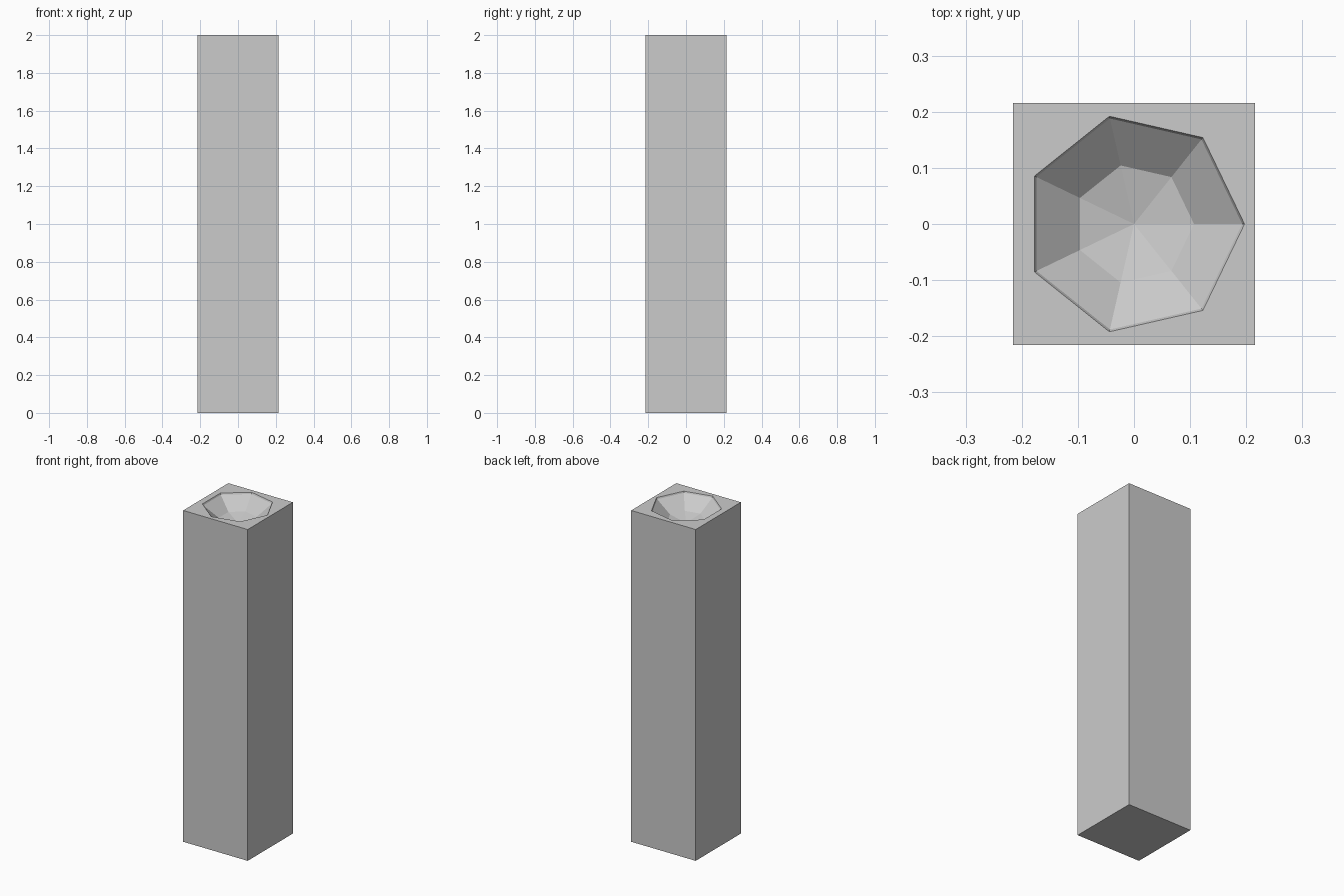
import bpy, bmesh, math

if "Cube" in bpy.data.objects:
    bpy.data.objects.remove(bpy.data.objects["Cube"])

HALF, HEIGHT = 0.2155, 2.0
SIDES = 7
SPHERE_R = 0.2466      # low-poly sphere whose underside forms the bowl
RIM_R = 0.197

bm = bmesh.new()


def ring(radius, z, count=SIDES, phase=0.0):
    return [bm.verts.new((radius * math.cos(phase + math.tau * i / count),
                          radius * math.sin(phase + math.tau * i / count), z))
            for i in range(count)]


def bridge(a, b):
    n = len(a)
    for i in range(n):
        j = (i + 1) % n
        bm.faces.new((a[i], a[j], b[j], b[i]))


def loop_edges(loop):
    return [bm.edges.get((loop[i], loop[(i + 1) % len(loop)])) for i in range(len(loop))]


# Square pillar: base and four walls
base = ring(HALF * math.sqrt(2), 0, 4, math.pi / 4)
top = ring(HALF * math.sqrt(2), HEIGHT, 4, math.pi / 4)
bm.faces.new(base[::-1])
bridge(base, top)

# Seven-sided bowl: rim, two sphere rings, then the bottom point
step = math.pi / SIDES
r, z = [[SPHERE_R * f(step * k) for k in range(4)] for f in (math.sin, math.cos)]
t = (RIM_R - r[2]) / (r[3] - r[2])
z_cut = z[2] + t * (z[3] - z[2])
rim = ring(RIM_R, HEIGHT)
upper = ring(r[2], HEIGHT - (z[2] - z_cut))
lower = ring(r[1], HEIGHT - (z[1] - z_cut))
tip = bm.verts.new((0, 0, HEIGHT - (z[0] - z_cut)))
bridge(rim, upper)
bridge(upper, lower)
for i in range(SIDES):
    bm.faces.new((lower[i], lower[(i + 1) % SIDES], tip))

# Flat top surface between the square edge and the rim
bmesh.ops.triangle_fill(bm, edges=loop_edges(top) + loop_edges(rim), use_beauty=True)
bmesh.ops.recalc_face_normals(bm, faces=bm.faces[:])

mesh = bpy.data.meshes.new("pillar_with_bowl")
bm.to_mesh(mesh)
bm.free()
bpy.context.collection.objects.link(bpy.data.objects.new("pillar_with_bowl", mesh))
